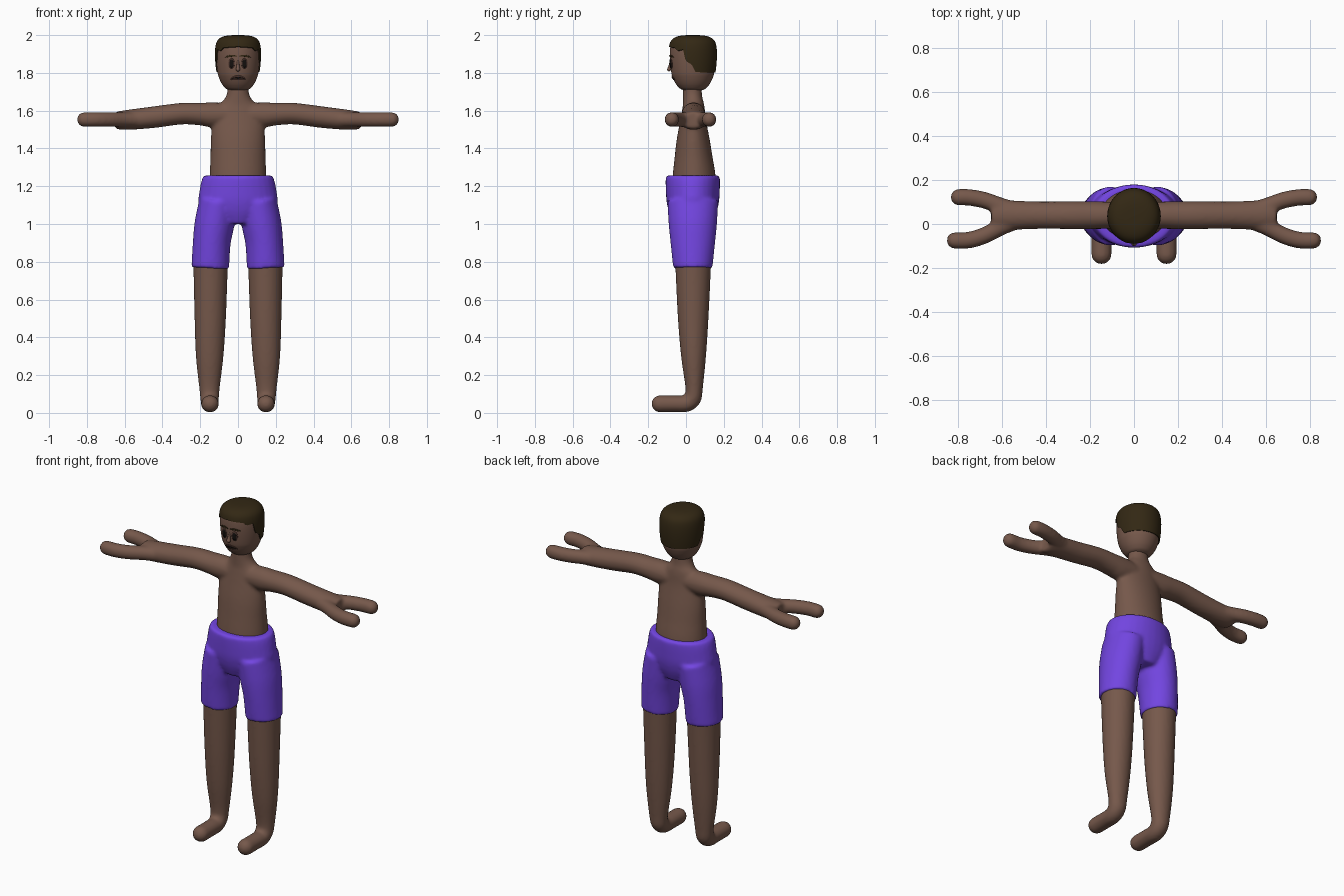
import bpy, bmesh
from math import sin, cos, pi, sqrt, radians
from mathutils import Vector

cube = bpy.data.objects.get("Cube")
if cube:
    bpy.data.objects.remove(cube, do_unlink=True)


def material(name, r, g, b):
    m = bpy.data.materials.new(name)
    m.use_nodes = True
    m.diffuse_color = (r, g, b, 1)
    bsdf = next(n for n in m.node_tree.nodes if n.type == 'BSDF_PRINCIPLED')
    bsdf.inputs["Base Color"].default_value = (r, g, b, 1)
    bsdf.inputs["Roughness"].default_value = 0.7
    return m


SKIN = material("brown skin", 0.18, 0.098, 0.07)
SHORTS = material("purple cloth", 0.17, 0.06, 0.75)
HAIR = material("dark hair", 0.033, 0.021, 0.007)
EYE = material("black eye", 0.008, 0.006, 0.005)
LIP = material("dark lip", 0.085, 0.04, 0.03)


def finish(bm, name, mat, voxel=0, passes=8):
    """Turn a bmesh into a smooth object, optionally fused into one skin."""
    bmesh.ops.recalc_face_normals(bm, faces=bm.faces)
    for f in bm.faces:
        f.smooth = True
    me = bpy.data.meshes.new(name)
    bm.to_mesh(me)
    bm.free()
    me.materials.append(mat)
    ob = bpy.data.objects.new(name, me)
    bpy.context.collection.objects.link(ob)
    if voxel:
        fuse = ob.modifiers.new("fuse", 'REMESH')
        fuse.mode = 'VOXEL'
        fuse.voxel_size = voxel
        fuse.use_smooth_shade = True
        soft = ob.modifiers.new("soften", 'SMOOTH')
        soft.factor = 0.5
        soft.iterations = passes
    return ob


def spline(rows, n=6):
    """Catmull-Rom through rows of numbers."""
    out = []
    for i in range(len(rows) - 1):
        p0, p1 = rows[max(i - 1, 0)], rows[i]
        p2, p3 = rows[i + 1], rows[min(i + 2, len(rows) - 1)]
        for k in range(n):
            t = k / n
            out.append(tuple(
                b + 0.5 * t * (c - a + t * (2 * a - 5 * b + 4 * c - d + t * (3 * (b - c) + d - a)))
                for a, b, c, d in zip(p0, p1, p2, p3)))
    return out + [tuple(rows[-1])]


def tube(bm, rows, ref, rounded=False, seg=32):
    """Loft ellipses: rows are x, y, z, radius along ref, other radius."""
    rows = spline(rows)
    pts = [Vector(r[:3]) for r in rows]
    rings = []
    for i, r in enumerate(rows):
        t = (pts[min(i + 1, len(pts) - 1)] - pts[max(i - 1, 0)]).normalized()
        a = (Vector(ref) - t * t.dot(Vector(ref))).normalized()
        rings.append((pts[i], a, t.cross(a), r[3], r[4]))
    if rounded:
        c, a, b, ra, rb = rings[-1]
        for k in range(1, 6):
            w = k / 6 * pi / 2
            rings.append((c + t * rb * sin(w), a, b, ra * cos(w), rb * cos(w)))
    loops = [[bm.verts.new(c + a * ra * cos(2 * pi * j / seg) + b * rb * sin(2 * pi * j / seg))
              for j in range(seg)] for c, a, b, ra, rb in rings]
    for lo, hi in zip(loops, loops[1:]):
        for j in range(seg):
            k = (j + 1) % seg
            bm.faces.new((lo[j], lo[k], hi[k], hi[j]))
    bm.faces.new(loops[0])
    bm.faces.new(loops[-1])


X, Y, Z = (1, 0, 0), (0, 1, 0), (0, 0, 1)
CY = 0.036

# Torso, neck, arms and two-pronged hands, fused
bm = bmesh.new()
torso = [(1.14, .152, .043, .115), (1.25, .151, .043, .114), (1.35, .146, .04, .101),
         (1.45, .144, .038, .087), (1.55, .136, .038, .068), (1.62, .11, .04, .058),
         (1.66, .073, .036, .052), (1.7, .057, .034, .05), (1.76, .056, .034, .049)]
tube(bm, [(0, cy, z, rx, ry) for z, rx, cy, ry in torso], X)
for s in (-1, 1):
    arm = [(0, 1.58, .056, .055), (.13, 1.578, .062, .066), (.2, 1.582, .063, .06),
           (.3, 1.584, .063, .057), (.45, 1.565, .063, .057), (.6, 1.55, .07, .052),
           (.65, 1.55, .07, .043)]
    tube(bm, [(s * x, .04, z, ry, rz) for x, z, ry, rz in arm], Y)
    for prong in ([(.5, .052), (.6, .08), (.68, .108), (.75, .121), (.797, .122)],
                  [(.5, .026), (.6, -.012), (.68, -.052), (.75, -.073), (.815, -.075)]):
        tube(bm, [(s * x, y, 1.553, .039, .038) for x, y in prong], Z, True)
finish(bm, "upper_body", SKIN, 0.009)

# Legs with bent feet
for s, side in ((1, "left"), (-1, "right")):
    bm = bmesh.new()
    leg = [(.145, .038, .85, .094, .096), (.145, .038, .77, .091, .094), (.147, .038, .5, .083, .081),
           (.15, .04, .3, .073, .066), (.151, .043, .13, .054, .046), (.15, .033, .076, .049, .047),
           (.149, 0, .05, .047, .045), (.148, -.06, .048, .046, .044), (.148, -.138, .048, .046, .045)]
    tube(bm, [(s * r[0],) + r[1:] for r in leg], X, True)
    finish(bm, side + "_leg", SKIN, 0.009, 5)

# Shorts: pelvis and two leg openings, fused
bm = bmesh.new()
pelvis = [(1.0, .1, .1), (1.06, .18, .125), (1.12, .209, .139), (1.18, .203, .143),
          (1.23, .193, .144), (1.257, .182, .143)]
tube(bm, [(0, CY, z, rx, ry) for z, rx, ry in pelvis], X)
for s in (-1, 1):
    tube(bm, [(s * .147, CY, .766, .1, .104), (s * .139, CY, .9, .1, .118),
              (s * .125, CY, 1.0, .105, .128), (s * .105, CY, 1.12, .1, .135)], X)
finish(bm, "shorts", SHORTS, 0.009)

# Head: one profile of height and radius, turned about the neck axis
PROFILE = spline([(1.703, .03), (1.714, .06), (1.73, .077), (1.75, .09), (1.775, .101),
                  (1.8, .108), (1.85, .114), (1.9, .116), (1.94, .113), (1.965, .104),
                  (1.982, .084), (1.991, .05), (1.993, .001)])
DEPTH = 1.05


def along(s):
    i = min(int(s), len(PROFILE) - 2)
    f = s - i
    return [a + (b - a) * f for a, b in zip(PROFILE[i], PROFILE[i + 1])]


def index_at(z):
    for i, (a, b) in enumerate(zip(PROFILE, PROFILE[1:])):
        if a[0] <= z <= b[0]:
            return i + (z - a[0]) / (b[0] - a[0])
    return len(PROFILE) - 1


bm = bmesh.new()
tube(bm, [(0, CY, z, r, r * DEPTH) for z, r in PROFILE[::2]], X, seg=48)
finish(bm, "head", SKIN)

# Hair cap: hairline height by angle away from the face
HAIRLINE = [(0, 1.935), (40, 1.93), (50, 1.914), (66, 1.92), (73, 1.862),
            (87, 1.845), (97, 1.806), (180, 1.803)]


def hairline(deg):
    for (a, za), (b, zb) in zip(HAIRLINE, HAIRLINE[1:]):
        if deg <= b:
            return za + (zb - za) * (deg - a) / (b - a)
    return HAIRLINE[-1][1]


bm = bmesh.new()
SEG, ROWS = 120, 22
columns = []
for j in range(SEG):
    deg = 360 * j / SEG
    w = radians(deg)
    low = index_at(hairline(min(deg, 360 - deg)))
    col = []
    for k in range(-1, ROWS + 1):
        z, r = along(low + (len(PROFILE) - 1 - low) * max(k, 0) / ROWS)
        grow = 0.97 if k < 0 else 1.05
        z = z if k < 0 else 1.85 + (z - 1.85) * grow
        col.append(bm.verts.new((r * grow * sin(w), CY - r * grow * DEPTH * cos(w), z)))
    columns.append(col)
for j in range(SEG):
    a, b = columns[j], columns[(j + 1) % SEG]
    for k in range(ROWS + 1):
        bm.faces.new((a[k], b[k], b[k + 1], a[k + 1]))
bm.faces.new([c[-1] for c in columns])
hair = finish(bm, "hair", HAIR)
bpy.context.view_layer.objects.active = hair
hair.select_set(True)
bpy.ops.object.shade_smooth_by_angle(angle=radians(45))


def face_plate(name, mat, cx, cz, w, h, bend=0, tilt=0, lift=.002):
    """Thin lens-shaped plate laid on the front of the head."""
    bm = bmesh.new()
    n, m = 16, 4
    grid = []
    for i in range(n + 1):
        u = 2 * i / n - 1
        half = h * sqrt(max(1 - u * u, .01))
        row = []
        for k in range(m + 1):
            x = cx + w * u
            z = cz - bend * u * u + tilt * u + half * (2 * k / m - 1)
            r = along(index_at(z))[1]
            row.append(bm.verts.new((x, CY - DEPTH * sqrt(r * r - x * x) - lift, z)))
        grid.append(row)
    for a, b in zip(grid, grid[1:]):
        for k in range(m):
            bm.faces.new((a[k], b[k], b[k + 1], a[k + 1]))
    ob = finish(bm, name, mat)
    thick = ob.modifiers.new("thickness", 'SOLIDIFY')
    thick.thickness = .003
    thick.offset = 0


# Face details
for s, side in ((1, "left"), (-1, "right")):
    face_plate(side + "_eye_rim", LIP, s * .034, 1.85, .016, .027)
    face_plate(side + "_eye", EYE, s * .034, 1.849, .011, .023, lift=.004)
    face_plate(side + "_eyebrow", HAIR, s * .036, 1.89, .031, .005, .005, -s * .003)
face_plate("lips", LIP, 0, 1.774, .038, .012, .006)
face_plate("mouth_line", EYE, 0, 1.775, .034, .003, .006, lift=.004)

# Nose
bm = bmesh.new()
tube(bm, [(0, -.08, 1.865, .005, .005), (0, -.085, 1.835, .008, .008),
          (0, -.09, 1.818, .012, .01)], X, True, 16)
finish(bm, "nose", SKIN)
